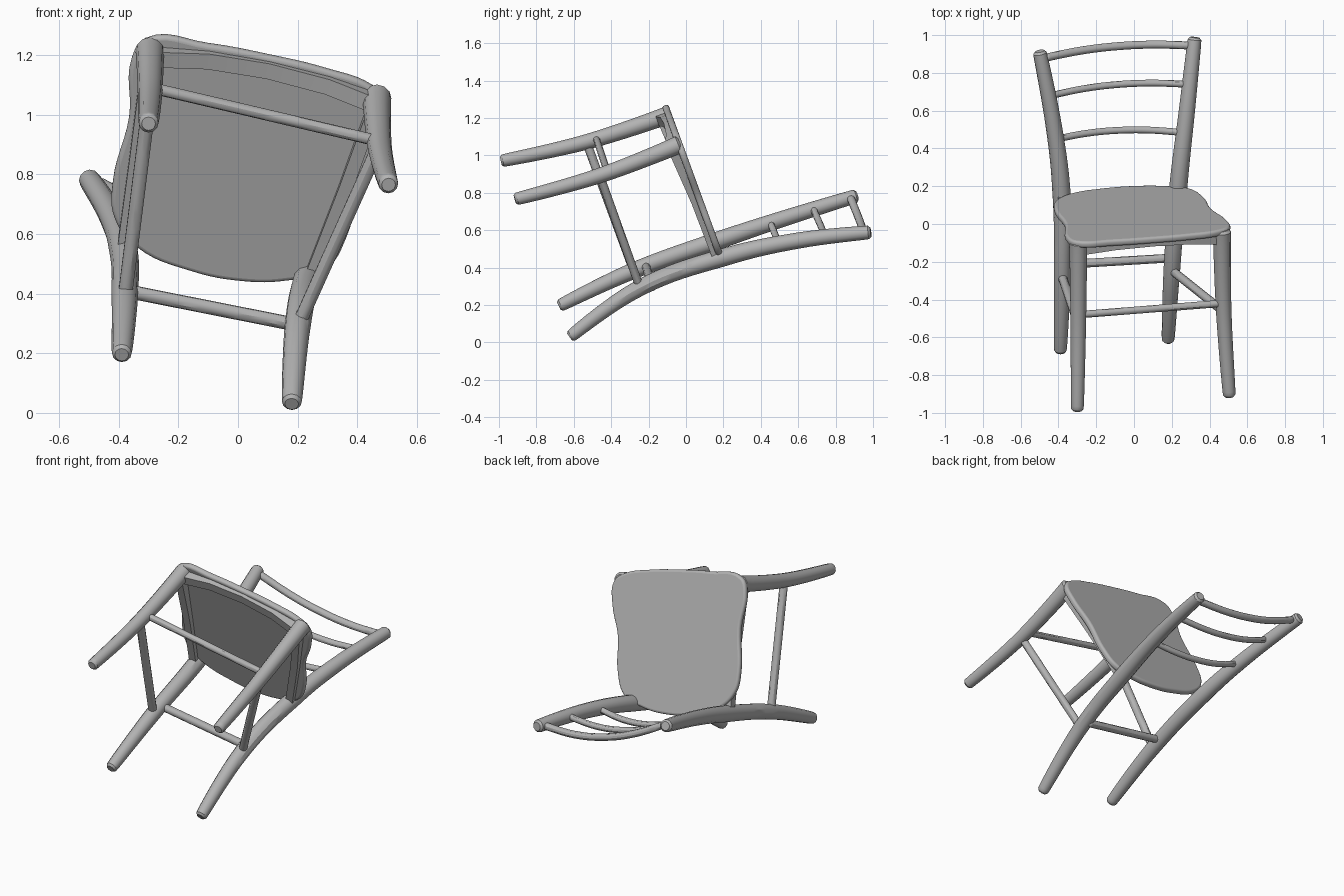
import bpy
import bmesh
from mathutils import Vector, Matrix

if "Cube" in bpy.data.objects:
    bpy.data.objects.remove(bpy.data.objects["Cube"])

# Single matte grey
grey = bpy.data.materials.new("plain_grey")
grey.use_nodes = True
grey.diffuse_color = (0.45, 0.45, 0.45, 1)
grey.node_tree.nodes["Principled BSDF"].inputs["Base Color"].default_value = grey.diffuse_color

# The chair is tipped back: the seat plane runs along FORWARD with normal UP
UP = Vector((0, 0.939, 0.343))
FORWARD = Vector((0, -0.343, 0.939))
ORIGIN = Vector((0, 0.37, 0))


def on_seat(x, z, drop=0.0):
    return ORIGIN + Vector((x, 0, 0)) + FORWARD * (z / FORWARD.z) - UP * drop


def finish(name, mesh):
    obj = bpy.data.objects.new(name, mesh)
    bpy.context.collection.objects.link(obj)
    mesh.materials.clear()
    mesh.materials.append(grey)
    bpy.ops.object.select_all(action="DESELECT")
    obj.select_set(True)
    bpy.context.view_layer.objects.active = obj
    bpy.ops.object.shade_smooth_by_angle()
    return obj


def curve_to_part(name, curve):
    temp = bpy.data.objects.new("temp", curve)
    bpy.context.collection.objects.link(temp)
    deps = bpy.context.evaluated_depsgraph_get()
    mesh = bpy.data.meshes.new_from_object(temp.evaluated_get(deps))
    bpy.data.objects.remove(temp)
    return finish(name, mesh)


def add_spline(curve, points, radii=None, cyclic=False):
    spline = curve.splines.new("BEZIER")
    spline.bezier_points.add(len(points) - 1)
    spline.use_cyclic_u = cyclic
    for i, bp in enumerate(spline.bezier_points):
        bp.co = points[i]
        bp.handle_left_type = bp.handle_right_type = "AUTO"
        if radii:
            bp.radius = radii[i]


def rod(name, points, radii):
    """Round bar with softened ends."""
    pts = [Vector(p) for p in points]
    rad = list(radii)
    for end, near in ((0, 1), (-1, -2)):
        step = (pts[end] - pts[near]).normalized() * 0.012
        tip, r = pts[end].copy(), rad[end]
        pts[end] = tip - step
        if end == 0:
            pts.insert(0, tip)
            rad.insert(0, r * 0.7)
        else:
            pts.append(tip)
            rad.append(r * 0.7)
    curve = bpy.data.curves.new(name, "CURVE")
    curve.dimensions = "3D"
    curve.bevel_depth = 1
    curve.bevel_resolution = 4
    curve.resolution_u = 8
    curve.use_fill_caps = True
    add_spline(curve, pts, rad)
    return curve_to_part(name, curve)


def apron(name, outline, heights, thick):
    """Board hanging under the seat along a line of (x, z) points."""
    bm = bmesh.new()
    pts = [on_seat(x, z, 0.015) for x, z in outline]
    rings = []
    for i, p in enumerate(pts):
        along = pts[min(i + 1, len(pts) - 1)] - pts[max(i - 1, 0)]
        side = along.cross(UP).normalized() * thick / 2
        low = p - UP * heights[i]
        rings.append([bm.verts.new(v) for v in (p + side, p - side, low - side, low + side)])
    for a, b in zip(rings, rings[1:]):
        for k in range(4):
            m = (k + 1) % 4
            bm.faces.new((a[k], a[m], b[m], b[k]))
    bm.faces.new(rings[0])
    bm.faces.new(rings[-1][::-1])
    bmesh.ops.recalc_face_normals(bm, faces=bm.faces)
    mesh = bpy.data.meshes.new(name)
    bm.to_mesh(mesh)
    bm.free()
    return finish(name, mesh)


# Front legs, foot to seat
rod("front_leg_right",
    [(-0.30, -0.99, 0.97), (-0.295, -0.54, 1.07), (-0.295, -0.09, 1.217)],
    [0.033, 0.041, 0.049])
rod("front_leg_left",
    [(0.505, -0.915, 0.765), (0.475, -0.46, 0.893), (0.465, -0.03, 1.06)],
    [0.033, 0.041, 0.049])

# Back legs sweep up into the back posts
post_radii = [0.033, 0.044, 0.048, 0.043, 0.036]
rod("back_post_right",
    [(-0.39, -0.68, 0.195), (-0.38, -0.29, 0.38), (-0.385, 0.18, 0.548),
     (-0.425, 0.52, 0.662), (-0.50, 0.915, 0.785)], post_radii)
rod("back_post_left",
    [(0.18, -0.622, 0.03), (0.20, -0.25, 0.29), (0.235, 0.2, 0.455),
     (0.28, 0.6, 0.545), (0.322, 0.988, 0.59)], post_radii)

# Bowed back rails
BOW = Vector((-0.01, 0.028, -0.06))
rails = {
    "top_back_rail": ((-0.47, 0.88, 0.772), (0.30, 0.945, 0.585), 0.021),
    "middle_back_rail": ((-0.44, 0.68, 0.715), (0.28, 0.74, 0.57), 0.018),
    "lower_back_rail": ((-0.41, 0.45, 0.643), (0.25, 0.485, 0.525), 0.018),
}
for name, (start, end, r) in rails.items():
    a, b = Vector(start), Vector(end)
    path = [a.lerp(b, t) + BOW * (4 * t * (1 - t)) for t in (0, 0.25, 0.5, 0.75, 1)]
    rod(name, path, [r] * 5)

# Stretchers between the legs
stretchers = {
    "front_stretcher": ((-0.29, -0.48, 1.09), (0.47, -0.42, 0.912), 0.019),
    "back_stretcher": ((-0.38, -0.215, 0.41), (0.20, -0.18, 0.295), 0.023),
    "side_stretcher_right": ((-0.295, -0.53, 1.065), (-0.38, -0.28, 0.385), 0.024),
    "side_stretcher_left": ((0.47, -0.46, 0.89), (0.20, -0.245, 0.29), 0.023),
}
for name, (start, end, r) in stretchers.items():
    a, b = Vector(start), Vector(end)
    rod(name, [a, a.lerp(b, 0.5), b], [r] * 3)

# Seat slab with rounded edge
outline = [(-0.31, 1.262), (-0.1, 1.245), (0.1, 1.208), (0.3, 1.16), (0.45, 1.105),
           (0.505, 1.05), (0.485, 0.93), (0.41, 0.78), (0.365, 0.6), (0.29, 0.485),
           (0.16, 0.452), (0.02, 0.45), (-0.16, 0.485), (-0.34, 0.565), (-0.415, 0.665),
           (-0.42, 0.78), (-0.365, 1.0), (-0.355, 1.2)]
seat = bpy.data.curves.new("seat", "CURVE")
seat.dimensions = "2D"
seat.fill_mode = "BOTH"
seat.extrude = 0.004
seat.bevel_depth = 0.014
seat.bevel_resolution = 3
seat.offset = -0.014
seat.resolution_u = 6
add_spline(seat, [(x, z / FORWARD.z, 0) for x, z in outline], cyclic=True)
slab = curve_to_part("seat", seat)
frame = Matrix((Vector((1, 0, 0)), FORWARD, -UP)).transposed().to_4x4()
slab.matrix_world = Matrix.Translation(ORIGIN - UP * 0.018) @ frame

# Aprons under the seat, the front one arched
apron("front_apron", [(-0.29, 1.215), (-0.1, 1.2), (0.1, 1.165), (0.3, 1.115), (0.46, 1.06)],
      [0.075, 0.05, 0.042, 0.05, 0.075], 0.055)
apron("side_apron_right", [(-0.3, 1.2), (-0.34, 0.88), (-0.385, 0.55)],
      [0.07, 0.05, 0.045], 0.045)
apron("side_apron_left", [(0.46, 1.05), (0.36, 0.77), (0.24, 0.46)],
      [0.07, 0.05, 0.045], 0.045)
